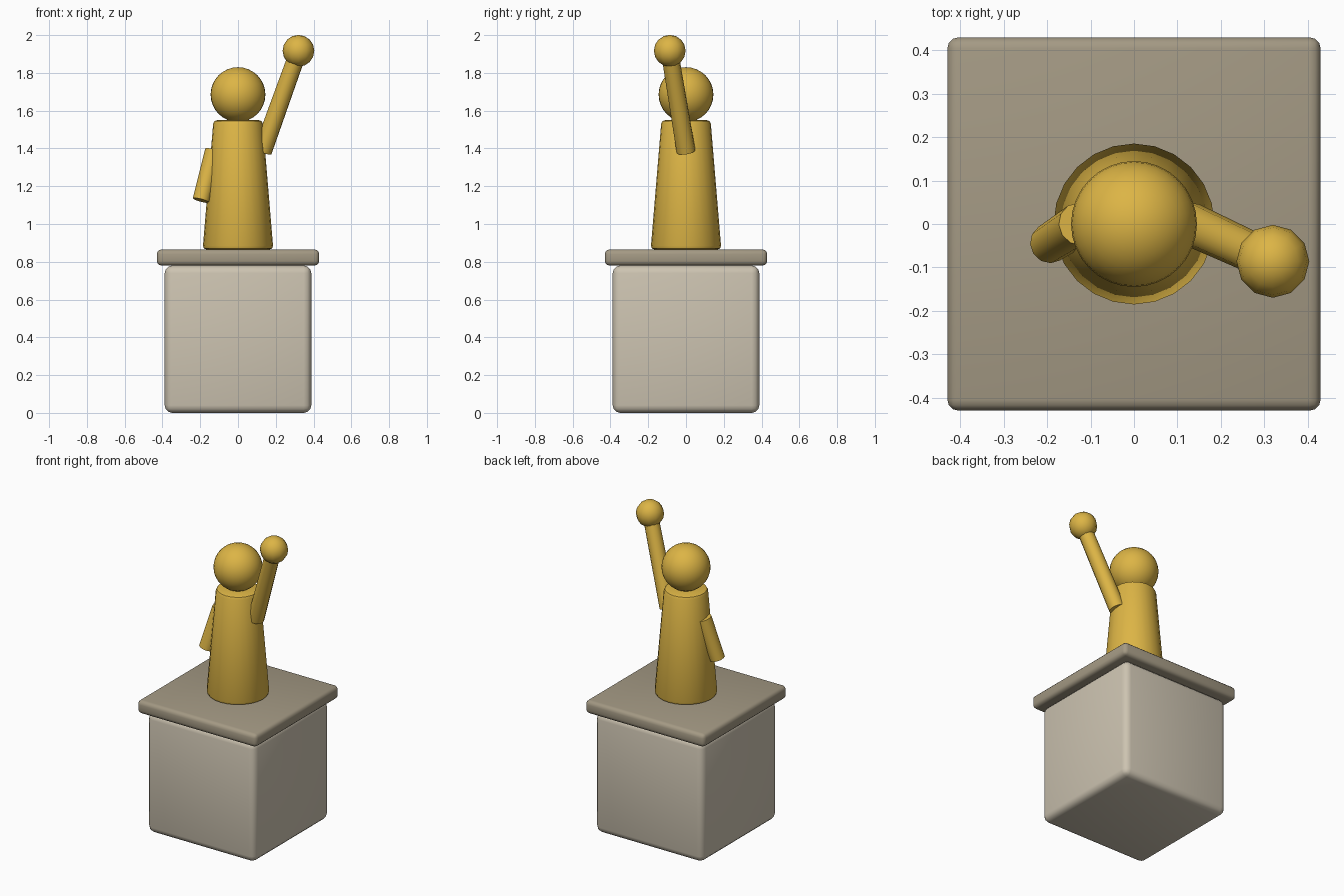
import bpy, math
from mathutils import Vector

if "Cube" in bpy.data.objects:
    bpy.data.objects.remove(bpy.data.objects["Cube"])


def material(name, rgb):
    m = bpy.data.materials.new(name)
    m.diffuse_color = (*rgb, 1)
    m.use_nodes = True
    m.node_tree.nodes["Principled BSDF"].inputs["Base Color"].default_value = m.diffuse_color
    return m


GOLD = material("gold", (0.72, 0.46, 0.06))
STONE = material("pale_stone", (0.61, 0.55, 0.44))
CAP = material("dark_stone", (0.37, 0.32, 0.23))


def finish(name, mat, bevel=0, segments=3):
    ob = bpy.context.object
    ob.name = name
    ob.data.materials.append(mat)
    if bevel:
        mod = ob.modifiers.new("rounded_edges", 'BEVEL')
        mod.width, mod.segments = bevel, segments
        mod.limit_method = 'ANGLE'
        mod.angle_limit = math.radians(50)
        bpy.ops.object.modifier_apply(modifier=mod.name)
    bpy.ops.object.shade_smooth_by_angle(angle=math.radians(40))
    return ob


def block(name, half, z0, z1, mat, bevel):
    bpy.ops.mesh.primitive_cube_add(size=1, location=(0, 0, (z0 + z1) / 2))
    bpy.context.object.scale = (2 * half, 2 * half, z1 - z0)
    bpy.ops.object.transform_apply(location=False, rotation=False, scale=True)
    finish(name, mat, bevel)


def limb(name, a, b, r0, r1, sides, bevel=0):
    a, b = Vector(a), Vector(b)
    d = b - a
    bpy.ops.mesh.primitive_cone_add(vertices=sides, radius1=r0, radius2=r1,
                                    depth=d.length, location=(a + b) / 2,
                                    rotation=d.to_track_quat('Z', 'Y').to_euler())
    finish(name, GOLD, bevel, 2)


def ball(name, centre, r, segs, rings):
    bpy.ops.mesh.primitive_uv_sphere_add(segments=segs, ring_count=rings,
                                         radius=r, location=centre)
    finish(name, GOLD)


# Pedestal and its overhanging cap
block("pedestal", 0.388, 0.0, 0.78, STONE, 0.04)
block("pedestal_cap", 0.43, 0.78, 0.865, CAP, 0.025)

# Robed figure
limb("robe", (0, 0, 0.865), (0, 0, 1.55), 0.187, 0.13, 24, 0.02)
ball("head", (0, 0, 1.685), 0.145, 32, 16)

# Raised arm with hand, and lowered arm
limb("raised_arm", (0.13, 0, 1.385), (0.315, -0.085, 1.9), 0.05, 0.046, 12)
ball("raised_hand", (0.32, -0.086, 1.917), 0.084, 12, 8)
limb("lowered_arm", (-0.125, 0, 1.387), (-0.195, -0.045, 1.125), 0.05, 0.046, 12)
